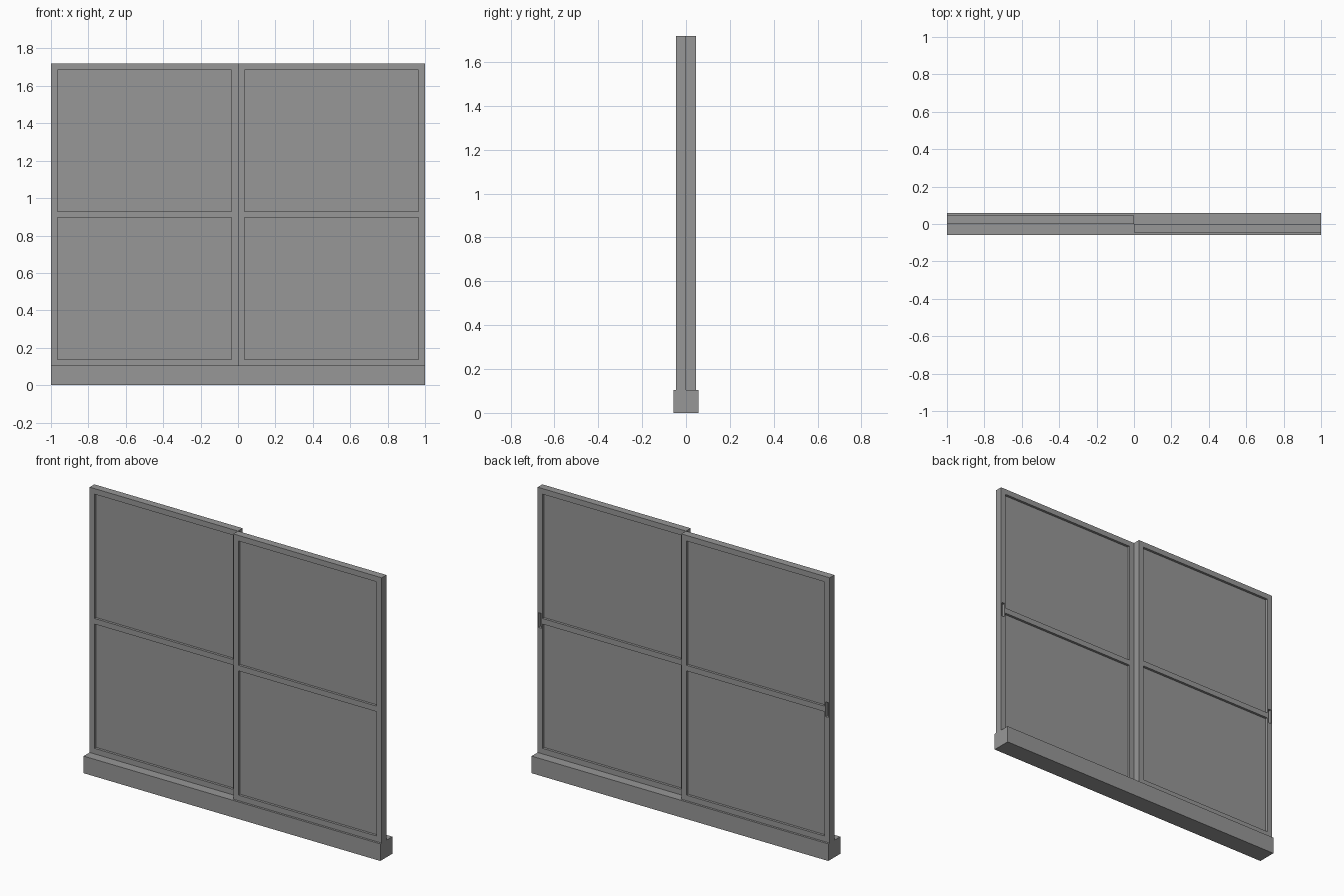
import bpy
from mathutils import Vector

if "Cube" in bpy.data.objects:
    bpy.data.objects.remove(bpy.data.objects["Cube"], do_unlink=True)

# One grey for frame, panes and sill
grey = bpy.data.materials.new("mid grey")
grey.use_nodes = True
colour = (0.31, 0.31, 0.31, 1)
grey.diffuse_color = colour
grey.node_tree.nodes["Principled BSDF"].inputs["Base Color"].default_value = colour


def box(name, low, high):
    """Box between two opposite corners."""
    low, high = Vector(low), Vector(high)
    bpy.ops.mesh.primitive_cube_add(size=1)
    ob = bpy.context.object
    ob.name = name
    ob.data.name = name
    for v in ob.data.vertices:
        v.co = (low + high) / 2 + v.co * (high - low)
    ob.data.materials.append(grey)
    return ob


def cut(ob, low, high):
    """Subtract a box from an object and discard the cutter."""
    cutter = box("cutter", low, high)
    cutter.hide_render = True
    mod = ob.modifiers.new("cut", "BOOLEAN")
    mod.operation = "DIFFERENCE"
    mod.solver = "EXACT"
    mod.object = cutter
    bpy.context.view_layer.objects.active = ob
    bpy.ops.object.modifier_apply(modifier=mod.name)
    bpy.data.objects.remove(cutter, do_unlink=True)


sill_top, top = 0.104, 1.72
depth, bar, reveal = 0.045, 0.034, 0.015
middle = (sill_top + top) / 2
half_bar = bar / 2

# Bottom sill carrying both sashes
box("sill", (-1, -0.058, 0), (1, 0.058, sill_top))

# Two sashes side by side, one behind the other
for name, side, y in (("right", -1, 0), ("left", 1, -depth)):
    x0, x1 = min(0, side), max(0, side)
    frame = box(name + "_sash_frame", (x0, y, sill_top), (x1, y + depth, top))
    for row, z0, z1 in (("lower", sill_top + bar, middle - half_bar),
                        ("upper", middle + half_bar, top - bar)):
        cut(frame, (x0 + bar, y - 1, z0), (x1 - bar, y + 1, z1))
        box(f"{name}_{row}_pane", (x0 + bar, y + reveal, z0),
            (x1 - bar, y + depth - reveal, z1))
    # Recessed finger pull in the back of the outer stile
    pull = side * (1 - half_bar)
    back = y + depth
    cut(frame, (pull - 0.01, back - 0.02, middle - 0.045),
        (pull + 0.01, back + 0.02, middle + 0.045))
